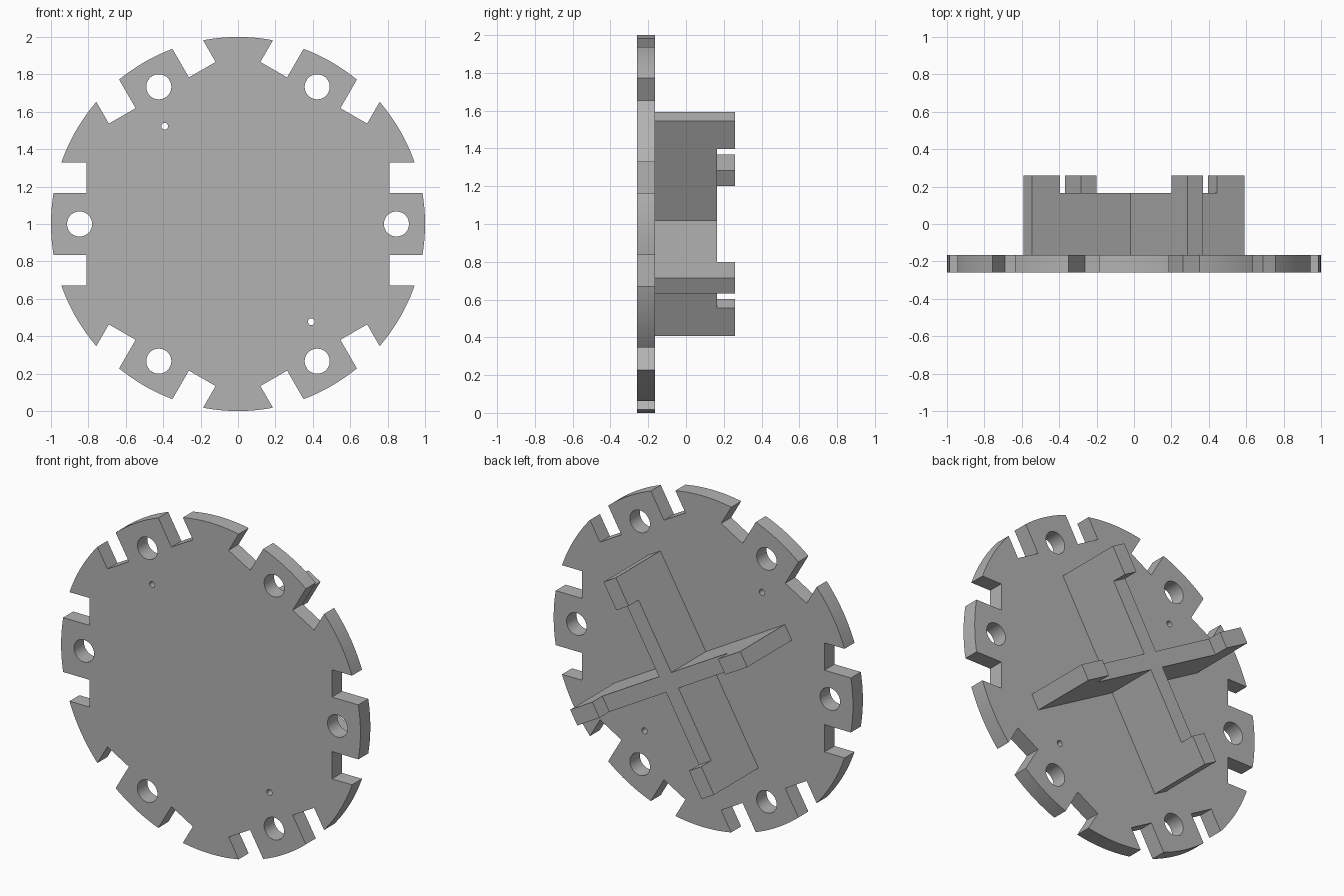
import bpy, bmesh, math
from mathutils import Matrix, Vector

if "Cube" in bpy.data.objects:
    bpy.data.objects.remove(bpy.data.objects["Cube"], do_unlink=True)

CENTRE = Matrix.Translation((0, 0, 1))
FRONT, BACK, LEDGE, TIP = -0.26, -0.165, 0.165, 0.26
THICK = 0.095

grey = bpy.data.materials.new("plain_grey")
grey.use_nodes = True
colour = (0.45, 0.45, 0.45, 1)
grey.diffuse_color = colour
grey.node_tree.nodes["Principled BSDF"].inputs["Base Color"].default_value = colour


def to_object(name, bm):
    bmesh.ops.recalc_face_normals(bm, faces=bm.faces)
    mesh = bpy.data.meshes.new(name)
    bm.to_mesh(mesh)
    bm.free()
    mesh.materials.append(grey)
    obj = bpy.data.objects.new(name, mesh)
    bpy.context.collection.objects.link(obj)
    return obj


def spin(angle):
    """Rotation about the disc axis, from +x towards +z."""
    return CENTRE @ Matrix.Rotation(-angle, 4, 'Y')


def add_cylinder(bm, matrix, radius, y0, y1, segments):
    place = matrix @ Matrix.Translation((0, (y0 + y1) / 2, 0)) @ Matrix.Rotation(math.pi / 2, 4, 'X')
    bmesh.ops.create_cone(bm, cap_ends=True, segments=segments, radius1=radius,
                          radius2=radius, depth=y1 - y0, matrix=place)


# Round plate
bm = bmesh.new()
add_cylinder(bm, CENTRE, 1, FRONT, BACK, 144)
disc = to_object("round_plate", bm)

# Cutters: six bolt holes, each between two straight notches, and two pin holes
bm = bmesh.new()
for i in range(6):
    turn = spin(math.radians(60 * i))
    add_cylinder(bm, turn @ Matrix.Translation((0.847, 0, 0)), 0.067, -0.5, 0, 48)
    for side in (-1, 1):
        box = Matrix.Translation((1.01, -0.25, side * 0.247)) @ Matrix.Diagonal((0.4, 0.5, 0.165, 1))
        bmesh.ops.create_cube(bm, size=1, matrix=turn @ box)
for side in (-1, 1):
    pin = Matrix.Translation((side * 0.392, 0, -side * 0.523))
    add_cylinder(bm, CENTRE @ pin, 0.018, -0.5, 0, 24)
cutter = to_object("plate_cutter", bm)
cutter.hide_render = True

cut = disc.modifiers.new("cut", 'BOOLEAN')
cut.operation = 'DIFFERENCE'
cut.solver = 'EXACT'
cut.object = cutter
bpy.context.view_layer.objects.active = disc
disc.select_set(True)
bpy.ops.object.modifier_apply(modifier=cut.name)
bpy.data.objects.remove(cutter, do_unlink=True)
bpy.ops.object.shade_smooth_by_angle(angle=math.radians(30))


# Crossed ribs with a raised tab at each end, joined by a half lap
def rib(name, degrees, slot_at_ledge):
    half, tab, slot = 0.656, 0.485, THICK / 2
    top = [(half, TIP), (tab, TIP), (tab, LEDGE)]
    base = [(-half, BACK), (half, BACK)]
    if slot_at_ledge:
        top += [(slot, LEDGE), (slot, 0)]
    else:
        base = [(-half, BACK), (-slot, BACK), (-slot, 0), (slot, 0), (slot, BACK), (half, BACK)]
    outline = base + top + [(-x, y) for x, y in reversed(top)]
    bm = bmesh.new()
    face = bm.faces.new([bm.verts.new((x, y, -THICK / 2)) for x, y in outline])
    grown = bmesh.ops.extrude_face_region(bm, geom=[face])
    verts = [v for v in grown["geom"] if isinstance(v, bmesh.types.BMVert)]
    bmesh.ops.translate(bm, verts=verts, vec=Vector((0, 0, THICK)))
    bm.transform(spin(math.radians(degrees)))
    return to_object(name, bm)


rib("steep_rib", 60, True)
rib("shallow_rib", 150, False)
